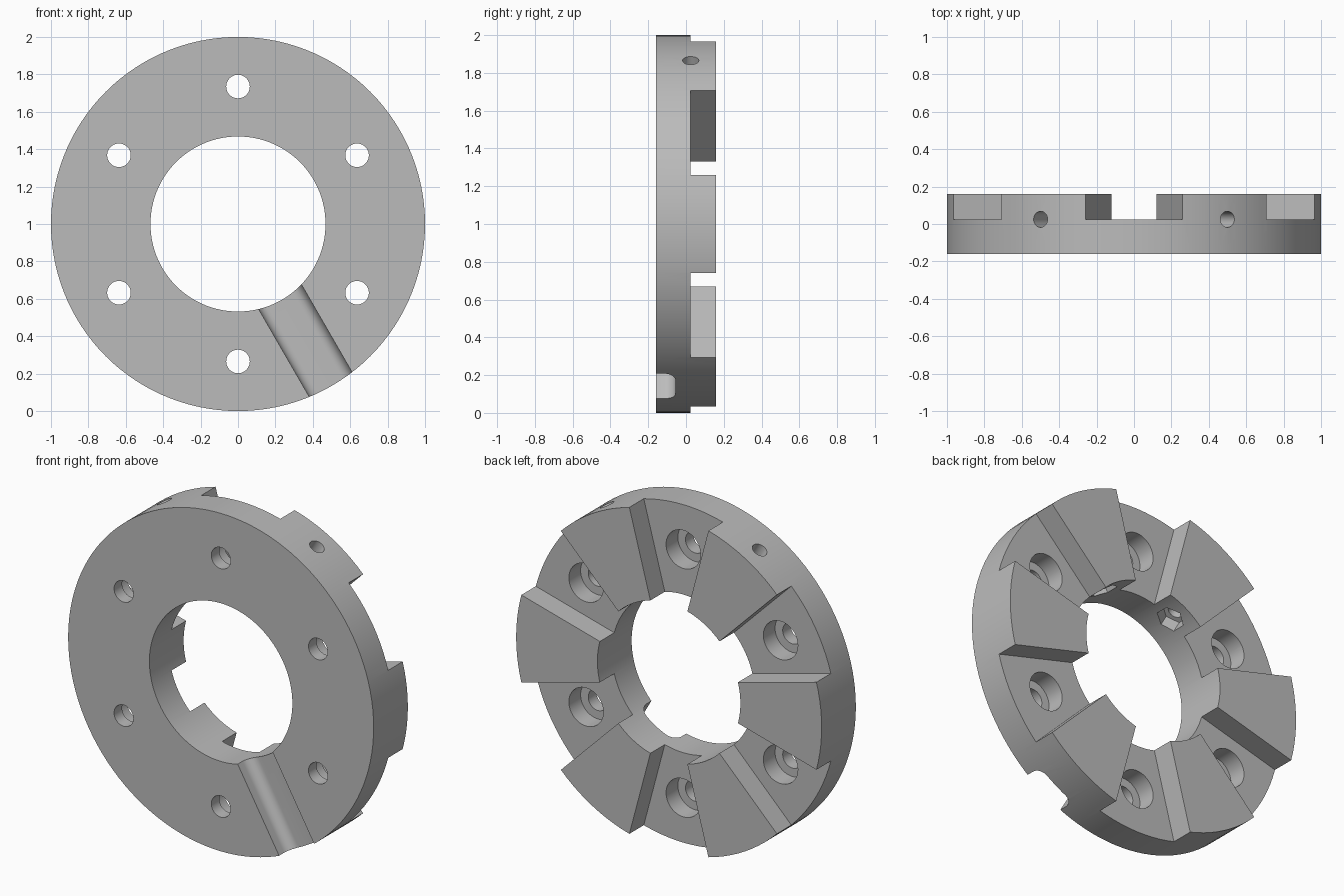
import bpy, bmesh
from math import pi, sin, cos, radians
from mathutils import Matrix

if "Cube" in bpy.data.objects:
    bpy.data.objects.remove(bpy.data.objects["Cube"])

OUTER, BORE, HALF = 1.0, 0.468, 0.16
SLOT_FLOOR = -0.025          # local z; the front face is at +HALF
BOLT_CIRCLE = 0.735


def arc(radius, start, end, steps, cx=0, cy=0):
    angles = [radians(start + (end - start) * i / steps) for i in range(steps + 1)]
    return [(cx + radius * cos(a), cy + radius * sin(a)) for a in angles]


def circle(radius, sides, cx=0, cy=0):
    return arc(radius, 0, 360, sides, cx, cy)[:-1]


def prism(bm, outline, low, high, matrix=Matrix()):
    """Extrude an outline from low to high along the matrix's z axis."""
    face = bm.faces.new([bm.verts.new(matrix @ Matrix.Translation((x, y, low)).translation)
                         for x, y in outline])
    up = matrix.to_3x3().col[2] * (high - low)
    out = bmesh.ops.extrude_face_region(bm, geom=[face])
    top = [v for v in out["geom"] if isinstance(v, bmesh.types.BMVert)]
    bmesh.ops.translate(bm, verts=top, vec=up)


def make(name, parts):
    bm = bmesh.new()
    for part in parts:
        prism(bm, *part)
    bmesh.ops.recalc_face_normals(bm, faces=bm.faces)
    mesh = bpy.data.meshes.new(name)
    bm.to_mesh(mesh)
    bm.free()
    obj = bpy.data.objects.new(name, mesh)
    bpy.context.collection.objects.link(obj)
    return obj


def spin(degrees):
    return Matrix.Rotation(radians(degrees), 4, 'Z')


def radial(degrees):
    """Frame whose z axis points outward and whose x axis points to the back."""
    return spin(degrees) @ Matrix.Rotation(pi / 2, 4, 'Y')


# Main disc
disc = make("toothed_ring", [(circle(OUTER, 120), -HALF, HALF)])

# Outlines of the cutters
wedge = arc(1.2, -15, 15, 6) + arc(0.3, 15, -15, 6)
floor, half_width, fillet = -0.055, 0.132, 0.06
groove = ([(-0.3, -half_width)]
          + arc(fillet, -90, 0, 10, floor - fillet, -half_width + fillet)
          + arc(fillet, 0, 90, 10, floor - fillet, half_width - fillet)
          + [(-0.3, half_width)])
bolt_angles = [30 + 60 * i for i in range(6)]
pin_angles = (60, 120)

cutters = [
    make("bore_cutter", [(circle(BORE, 120), -0.4, 0.4)]),
    make("slot_cutter", [(wedge, -0.4, SLOT_FLOOR, spin(a)) for a in bolt_angles]),
    make("bolt_hole_cutter", [(circle(0.063, 40, BOLT_CIRCLE), -0.4, 0.4, spin(a))
                              for a in bolt_angles]),
    make("counterbore_cutter", [(circle(0.113, 48, BOLT_CIRCLE), -0.4, 0.085, spin(a))
                                for a in bolt_angles]),
    make("groove_cutter", [(groove, 0.3, 1.2, radial(-60))]),
    make("pin_hole_cutter", [(circle(0.043, 32, -SLOT_FLOOR), 0.3, 1.2, radial(a))
                             for a in pin_angles]),
    make("nut_pocket_cutter", [(circle(0.078, 6, -SLOT_FLOOR), 0.3, 0.54, radial(a))
                               for a in pin_angles]),
]

# Cut the disc
bpy.context.view_layer.objects.active = disc
for cutter in cutters:
    cutter.hide_render = True
    mod = disc.modifiers.new(cutter.name, 'BOOLEAN')
    mod.operation = 'DIFFERENCE'
    mod.solver = 'EXACT'
    mod.object = cutter
    bpy.ops.object.modifier_apply(modifier=mod.name)
    bpy.data.objects.remove(cutter)

# Stand the ring upright with its plain face to the front
disc.data.transform(Matrix.Translation((0, 0, OUTER)) @ Matrix.Rotation(pi / 2, 4, 'X'))

# Material and shading
grey = bpy.data.materials.new("plain_grey")
grey.use_nodes = True
colour = (0.5, 0.5, 0.5, 1)
grey.diffuse_color = colour
grey.node_tree.nodes["Principled BSDF"].inputs["Base Color"].default_value = colour
disc.data.materials.clear()
disc.data.materials.append(grey)
for poly in disc.data.polygons:
    poly.material_index = 0

bpy.ops.object.select_all(action='DESELECT')
disc.select_set(True)
bpy.ops.object.shade_smooth_by_angle(angle=radians(30))
